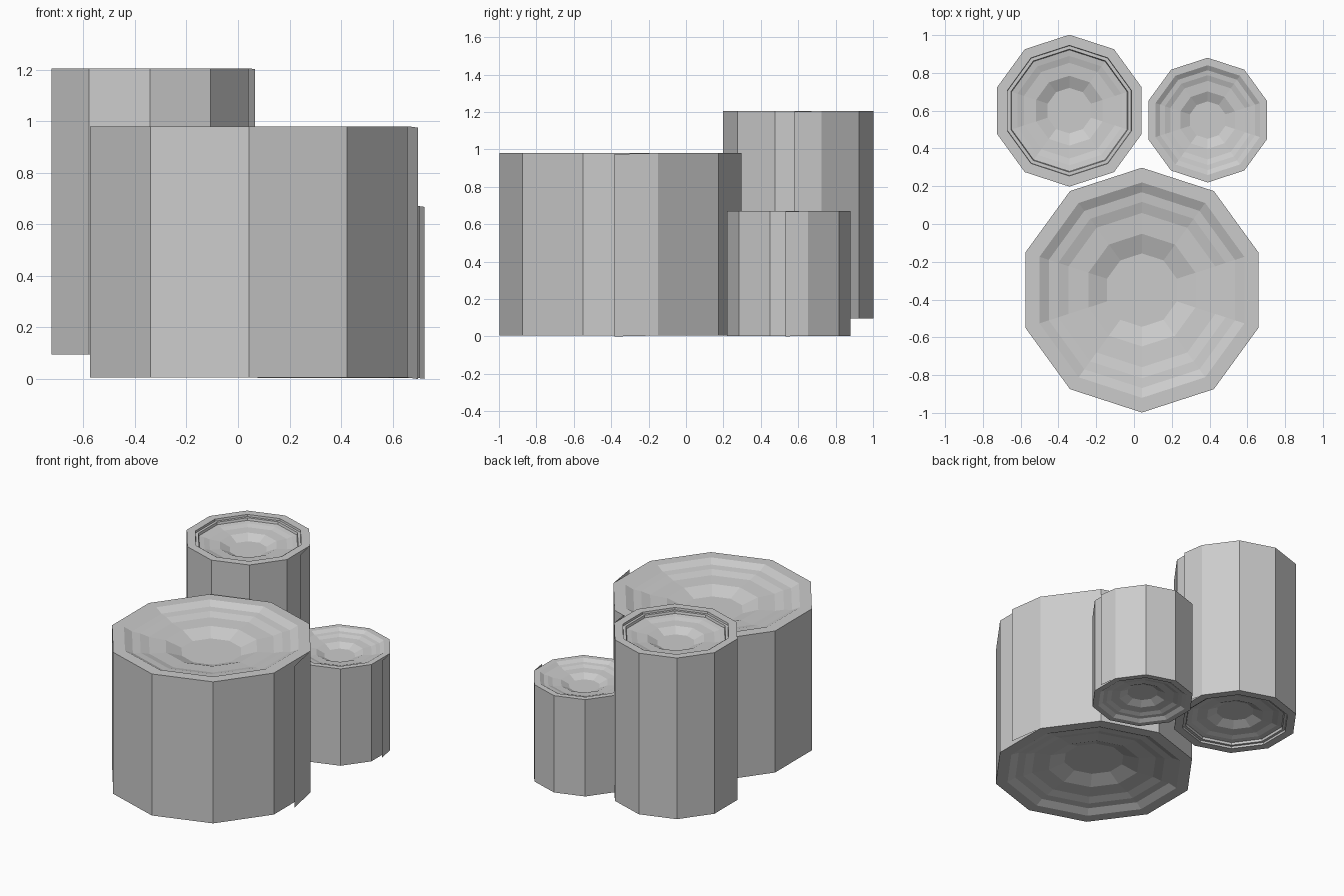
import bpy, bmesh, math

if "Cube" in bpy.data.objects:
    bpy.data.objects.remove(bpy.data.objects["Cube"], do_unlink=True)

SIDES = 10
grey = bpy.data.materials.new("plain_grey")
grey.use_nodes = True
colour = (0.6, 0.6, 0.6, 1)
grey.diffuse_color = colour
grey.node_tree.nodes["Principled BSDF"].inputs["Base Color"].default_value = colour

# Stepped dish of each end: (fraction of radius, depth below the rim)
DISH = [(1, 0), (0.88, 0), (0.80, 0.023), (0.72, 0.028), (0.63, 0.043),
        (0.46, 0.05), (0.30, 0.085)]
# The tall drum has a raised outer lip around the dish
LIPPED = [(1, 0), (0.86, 0), (0.855, 0.014), (0.81, 0.014), (0.80, 0.03),
          (0.72, 0.035), (0.63, 0.045), (0.46, 0.05), (0.30, 0.08)]


def build_object(name, bm):
    mesh = bpy.data.meshes.new(name)
    bm.to_mesh(mesh)
    bm.free()
    mesh.materials.append(grey)
    obj = bpy.data.objects.new(name, mesh)
    bpy.context.collection.objects.link(obj)


def drum(name, x, y, radius, bottom, top, dish, depth):
    # Lathe a ten-sided drum with a dish in both ends
    bm = bmesh.new()
    profile = [(f, bottom + d * depth) for f, d in reversed(dish)]
    profile += [(f, top - d * depth) for f, d in dish]
    rings = []
    for f, z in profile:
        ring = []
        for i in range(SIDES):
            a = math.pi / 2 + i * math.tau / SIDES
            ring.append(bm.verts.new((x + radius * f * math.cos(a),
                                      y + radius * f * math.sin(a), z)))
        rings.append(ring)
    for low, high in zip(rings, rings[1:]):
        for i in range(SIDES):
            j = (i + 1) % SIDES
            bm.faces.new((low[i], low[j], high[j], high[i]))
    bm.faces.new(rings[0][::-1])
    bm.faces.new(rings[-1])
    bmesh.ops.recalc_face_normals(bm, faces=bm.faces)
    build_object(name, bm)

    # Loose end of the wrapped side sheet, lifting off one corner
    bm = bmesh.new()
    a = math.radians(18)
    cx, cy = x + radius * math.cos(a), y + radius * math.sin(a)
    ex, ey = cx + 0.062 * radius, cy - 0.36 * radius
    drop = 0.008 * radius
    bm.faces.new([bm.verts.new(p) for p in (
        (ex, ey, bottom - drop), (cx, cy, bottom),
        (cx, cy, top), (ex, ey, top - drop))])
    build_object(name + "_loose_end", bm)


drum("wide_drum", 0.042, -0.35, 0.648, 0.005, 0.98, DISH, 1.1)
drum("tall_drum", -0.342, 0.6, 0.402, 0.095, 1.205, LIPPED, 1)
drum("small_drum", 0.39, 0.55, 0.33, 0.003, 0.67, DISH, 0.7)
